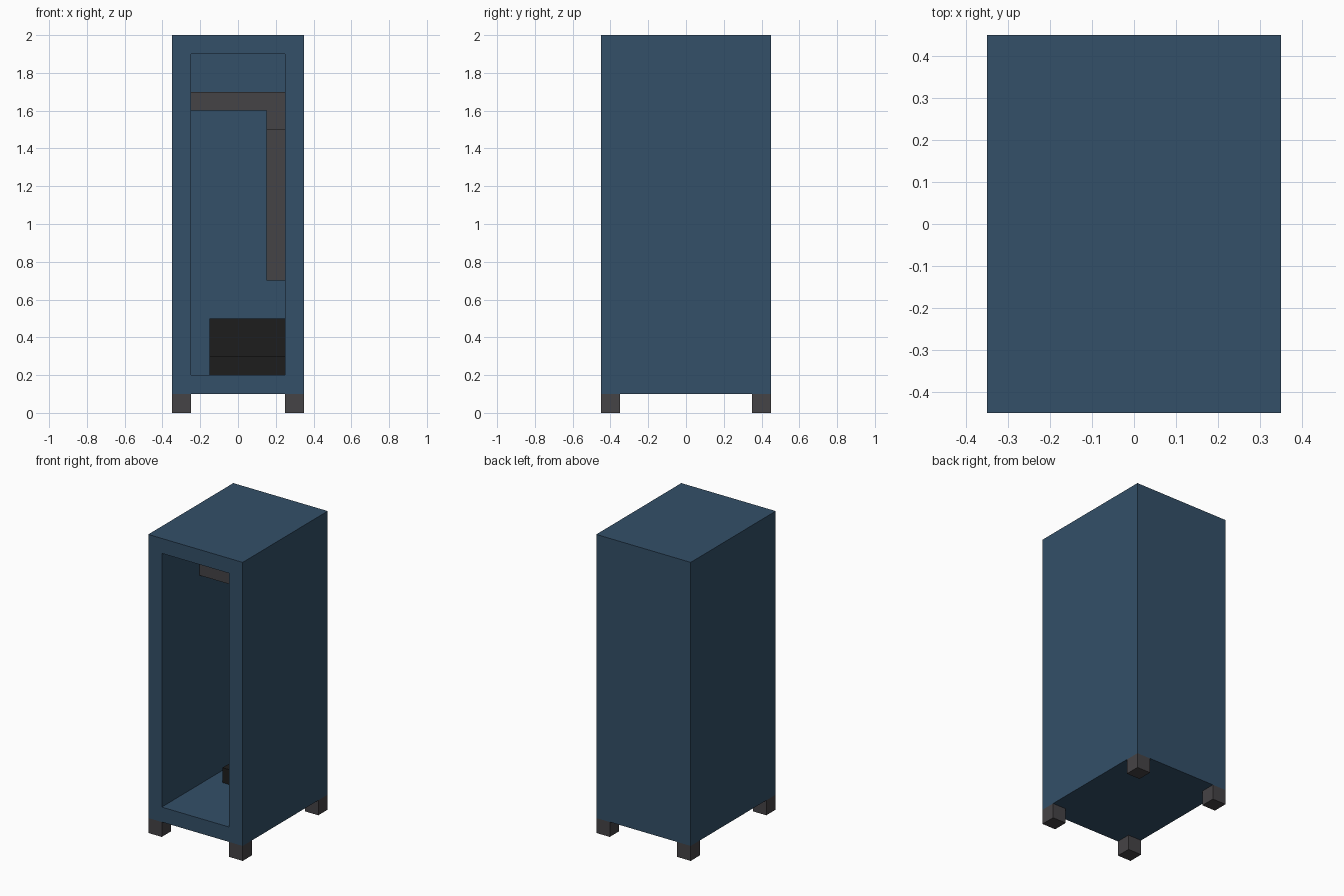
import bpy, bmesh
from mathutils import Vector

cube = bpy.data.objects.get("Cube")
if cube:
    bpy.data.objects.remove(cube)


def material(name, color):
    mat = bpy.data.materials.new(name)
    mat.use_nodes = True
    mat.diffuse_color = (*color, 1)
    mat.node_tree.nodes["Principled BSDF"].inputs["Base Color"].default_value = (*color, 1)
    return mat


blue = material("slate blue", (0.033, 0.079, 0.139))
grey = material("dark grey", (0.06, 0.056, 0.061))
black = material("black", (0.0125, 0.0125, 0.0125))


def finish(name, bm, mat):
    bmesh.ops.recalc_face_normals(bm, faces=bm.faces)
    mesh = bpy.data.meshes.new(name)
    bm.to_mesh(mesh)
    bm.free()
    mesh.materials.append(mat)
    obj = bpy.data.objects.new(name, mesh)
    bpy.context.collection.objects.link(obj)
    return obj


def prism(name, points, depth, mat):
    """Extrude a closed outline of 3D points along the depth vector."""
    bm = bmesh.new()
    face = bm.faces.new([bm.verts.new(p) for p in points])
    new = bmesh.ops.extrude_face_region(bm, geom=[face])["geom"]
    verts = [g for g in new if isinstance(g, bmesh.types.BMVert)]
    bmesh.ops.translate(bm, verts=verts, vec=depth)
    return finish(name, bm, mat)


def box_mesh(low, high):
    low, high = Vector(low), Vector(high)
    bm = bmesh.new()
    bmesh.ops.create_cube(bm, size=1)
    bmesh.ops.scale(bm, vec=high - low, verts=bm.verts)
    bmesh.ops.translate(bm, vec=(low + high) / 2, verts=bm.verts)
    return bm


# Cabinet: front face inset to a frame, then pushed in to hollow it
WALL = 0.1
bm = box_mesh((-0.35, -0.45, 0.1), (0.35, 0.45, 2))
front = min(bm.faces, key=lambda f: f.calc_center_median().y)
bmesh.ops.inset_region(bm, faces=[front], thickness=WALL, use_even_offset=True)
pushed = bmesh.ops.extrude_face_region(bm, geom=[front])["geom"]
bmesh.ops.translate(bm, vec=(0, 0.9 - WALL, 0),
                    verts=[g for g in pushed if isinstance(g, bmesh.types.BMVert)])
if front.is_valid:
    bmesh.ops.delete(bm, geom=[front], context="FACES_ONLY")
finish("cabinet", bm, blue)

# Feet, flush with the corners
for side, x in (("left", 0.25), ("right", -0.35)):
    for end, y in (("front", -0.45), ("back", 0.35)):
        finish(f"{end}_{side}_foot", box_mesh((x, y, 0), (x + 0.1, y + 0.1, 0.1)), grey)

# Hanging rail with the hanger dropping from its left end
rail = [(-0.25, 1.7), (-0.25, 1.6), (0.15, 1.6), (0.15, 1.5), (0.25, 1.5), (0.25, 1.7)]
prism("hanging_rail", [(x, -0.05, z) for x, z in rail], (0, 0.1, 0), grey)

# Hanging garment, turned side-on
finish("garment", box_mesh((0.15, -0.25, 0.7), (0.25, 0.25, 1.5)), grey)

# Boots: stepped side profile at the back of the floor
boots = [(0.05, 0.2), (0.35, 0.2), (0.35, 0.5), (0.15, 0.5), (0.15, 0.3), (0.05, 0.3)]
prism("boots", [(-0.15, y, z) for y, z in boots], (0.4, 0, 0), black)
